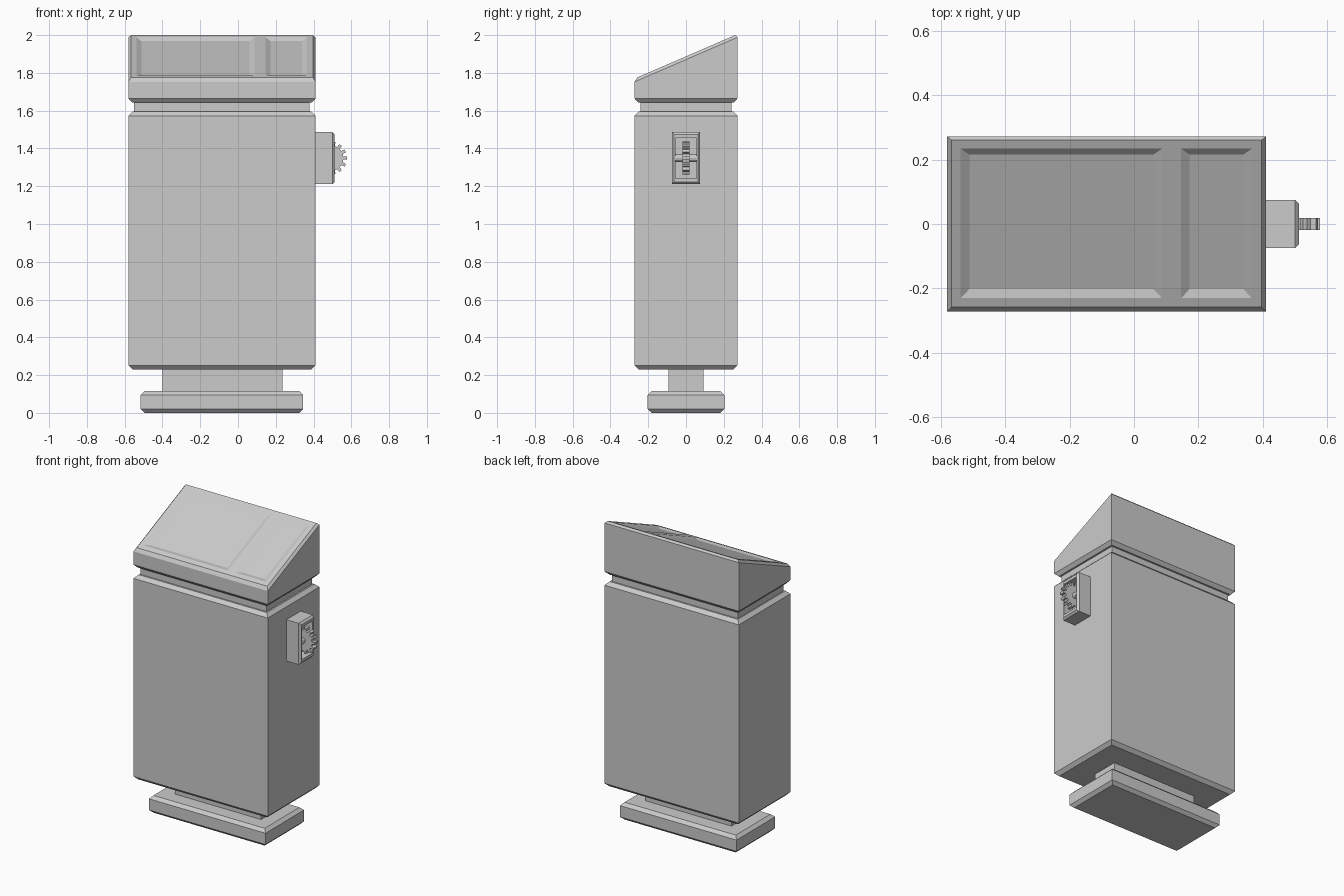
import bpy, bmesh, math
from mathutils import Matrix

if "Cube" in bpy.data.objects:
    bpy.data.objects.remove(bpy.data.objects["Cube"])


def loft(name, rings):
    """Skin a stack of equal-length closed rings and cap both ends."""
    bm = bmesh.new()
    loops = [[bm.verts.new(p) for p in r] for r in rings]
    n = len(loops[0])
    for a, b in zip(loops, loops[1:]):
        for i in range(n):
            j = (i + 1) % n
            bm.faces.new((a[i], a[j], b[j], b[i]))
    bm.faces.new(loops[0][::-1])
    bm.faces.new(loops[-1])
    bmesh.ops.recalc_face_normals(bm, faces=bm.faces)
    me = bpy.data.meshes.new(name)
    bm.to_mesh(me)
    bm.free()
    ob = bpy.data.objects.new(name, me)
    bpy.context.collection.objects.link(ob)
    return ob


def zring(x0, x1, y0, y1, zf, zb=None):
    zb = zf if zb is None else zb
    return [(x0, y0, zf), (x1, y0, zf), (x1, y1, zb), (x0, y1, zb)]


def block(name, x0, x1, y, z0, z1, c=0.0):
    """Box with chamfered top and bottom rims."""
    inner = (x0 + c, x1 - c, -y + c, y - c)
    outer = (x0, x1, -y, y)
    if c:
        return loft(name, [zring(*inner, z0), zring(*outer, z0 + c),
                           zring(*outer, z1 - c), zring(*inner, z1)])
    return loft(name, [zring(*outer, z0), zring(*outer, z1)])


# Foot, stem, body and neck
block("base_plate", -0.515, 0.345, 0.203, 0.0, 0.115, 0.02)
block("stem", -0.40, 0.235, 0.093, 0.11, 0.235)
block("body", -0.58, 0.41, 0.272, 0.23, 1.595, 0.022)
block("neck", -0.55, 0.378, 0.24, 1.585, 1.65)

# Sloped cap with chamfered rims
cap = loft("sloped_cap", [
    zring(-0.56, 0.39, -0.252, 0.252, 1.642),
    zring(-0.58, 0.41, -0.272, 0.272, 1.664),
    zring(-0.58, 0.41, -0.272, 0.272, 1.753, 1.988),
    zring(-0.566, 0.396, -0.258, 0.26, 1.776, 2.0)])


def slope_z(y):
    return 1.776 + (y + 0.258) * (2.0 - 1.776) / 0.518


# Shallow tapered recesses in the sloped face
for k, (x0, x1) in enumerate([(-0.538, 0.087), (0.146, 0.366)]):
    rings = []
    for t in (1, -1):          # t = 1 is the recess floor, -1 is above the face
        ya, yb = -0.23 + 0.028 * t, 0.234 - 0.019 * t
        rings.append(zring(x0 + 0.027 * t, x1 - 0.027 * t, ya, yb,
                           slope_z(ya) - 0.013 * t, slope_z(yb) - 0.013 * t))
    cutter = loft("panel_cutter_%d" % k, rings)
    cutter.hide_render = True
    cutter.hide_set(True)
    m = cap.modifiers.new("panel_%d" % k, 'BOOLEAN')
    m.object = cutter
    m.operation = 'DIFFERENCE'
    m.solver = 'EXACT'

# Hollow gear housing on the right side
ZC = 1.349


def xring(x, y, z):
    return [(x, -y, ZC - z), (x, y, ZC - z), (x, y, ZC + z), (x, -y, ZC + z)]


loft("gear_housing", [xring(0.40, 0.075, 0.138), xring(0.50, 0.075, 0.138),
                      xring(0.512, 0.063, 0.126), xring(0.512, 0.056, 0.107),
                      xring(0.43, 0.056, 0.107)])

# Toothed wheel, partly inside the housing
XC, TEETH = 0.489, 14
profile = []
for i in range(TEETH):
    for off, r in ((-0.27, 0.069), (-0.2, 0.088), (0.2, 0.088), (0.27, 0.069)):
        a = 2 * math.pi * (i + off) / TEETH
        profile.append((XC + r * math.cos(a), ZC + r * math.sin(a)))
loft("gear_wheel", [[(x, y, z) for x, z in profile] for y in (-0.018, 0.018)])

# Axle across the housing
axle = [(XC + 0.02 * math.cos(i * math.pi / 6), ZC + 0.02 * math.sin(i * math.pi / 6))
        for i in range(12)]
loft("gear_axle", [[(x, y, z) for x, z in axle] for y in (-0.06, 0.06)])
